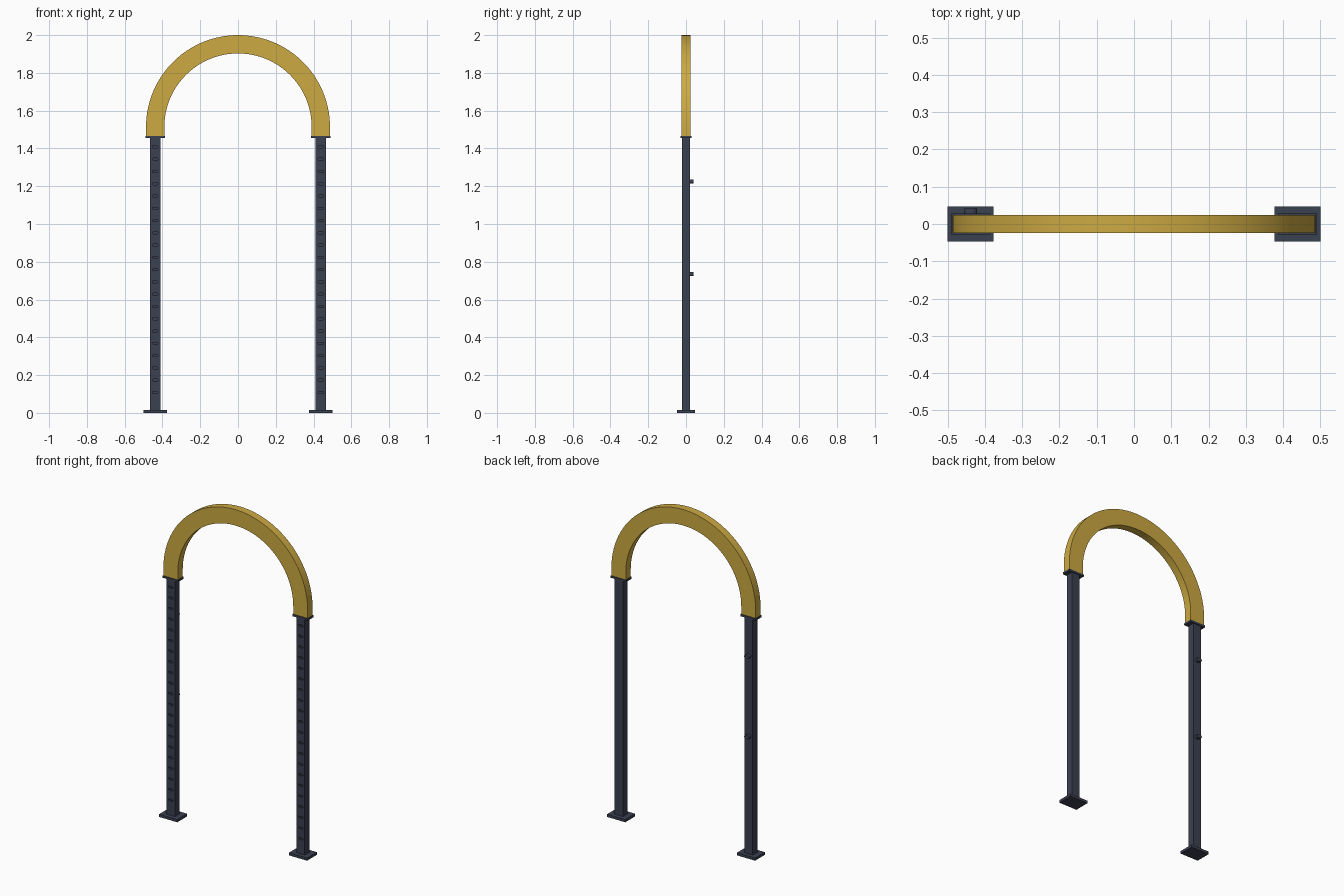
import bpy, bmesh, math

if "Cube" in bpy.data.objects:
    bpy.data.objects.remove(bpy.data.objects["Cube"])

LEG_X = 0.4385


def material(name, rgb):
    m = bpy.data.materials.new(name)
    m.diffuse_color = (*rgb, 1)
    m.use_nodes = True
    m.node_tree.nodes["Principled BSDF"].inputs["Base Color"].default_value = m.diffuse_color
    return m


gold = material("gold", (0.61, 0.40, 0.055))
slate = material("dark slate", (0.044, 0.052, 0.082))


def finish(name, bm, mat):
    bmesh.ops.recalc_face_normals(bm, faces=bm.faces)
    me = bpy.data.meshes.new(name)
    bm.to_mesh(me)
    bm.free()
    me.materials.append(mat)
    ob = bpy.data.objects.new(name, me)
    bpy.context.collection.objects.link(ob)
    return ob


def smooth(ob):
    bpy.ops.object.select_all(action='DESELECT')
    ob.select_set(True)
    bpy.context.view_layer.objects.active = ob
    bpy.ops.object.shade_smooth_by_angle(angle=math.radians(35))


def box(name, x, z0, z1, hx, hy):
    bm = bmesh.new()
    bmesh.ops.create_cube(bm, size=1)
    for v in bm.verts:
        v.co = (x + v.co.x * 2 * hx, v.co.y * 2 * hy, z0 + (v.co.z + 0.5) * (z1 - z0))
    return finish(name, bm, slate)


def add_slot(bm, x, z, w, h, y0, y1):
    """Round-ended bar running along y."""
    r, n = h / 2, 6
    pts = []
    for side in (1, -1):
        for i in range(n + 1):
            a = -math.pi / 2 + math.pi * i / n
            pts.append((x + side * (w / 2 - r + r * math.cos(a)), z + side * r * math.sin(a)))
    f = bm.faces.new([bm.verts.new((px, y0, pz)) for px, pz in pts])
    out = bmesh.ops.extrude_face_region(bm, geom=[f])
    for v in out["geom"]:
        if isinstance(v, bmesh.types.BMVert):
            v.co.y = y1


# Arch: half circle with short straight ends, rectangular section
bm = bmesh.new()
R_OUT, R_IN, ZC, Z0, HY = 0.487, 0.390, 1.513, 1.465, 0.024
N = 64
path = [(1, 0, Z0)]
path += [(math.cos(math.pi * i / N), math.sin(math.pi * i / N), ZC) for i in range(N + 1)]
path += [(-1, 0, Z0)]
rings = []
for c, s, z in path:
    rings.append([bm.verts.new((r * c, y, z + r * s))
                  for r, y in ((R_OUT, -HY), (R_OUT, HY), (R_IN, HY), (R_IN, -HY))])
for a, b in zip(rings, rings[1:]):
    for k in range(4):
        j = (k + 1) % 4
        bm.faces.new((a[k], a[j], b[j], b[k]))
bm.faces.new(rings[0])
bm.faces.new(rings[-1])
smooth(finish("arch", bm, gold))

# Legs with a foot plate, a collar and a column of slots in the front
for side, s in (("left", -1), ("right", 1)):
    x = s * LEG_X
    box(side + "_foot_plate", x, 0, 0.016, 0.0615, 0.0475)
    box(side + "_collar", x, 1.455, 1.467, 0.052, 0.028)
    leg = box(side + "_leg", x, 0.014, 1.457, 0.0277, 0.0222)
    bm = bmesh.new()
    for i in range(21):
        add_slot(bm, x, 0.108 + 0.065 * i, 0.030, 0.011, -0.04, -0.012)
    cutter = finish(side + "_slot_cutter", bm, slate)
    cutter.hide_render = True
    cutter.hide_set(True)
    mod = leg.modifiers.new("slots", 'BOOLEAN')
    mod.operation = 'DIFFERENCE'
    mod.solver = 'EXACT'
    mod.object = cutter

# Two small knobs on the back of the left leg
for name, z in (("lower_knob", 0.735), ("upper_knob", 1.225)):
    bm = bmesh.new()
    add_slot(bm, -LEG_X, z, 0.035, 0.022, 0.02, 0.041)
    smooth(finish(name, bm, slate))
